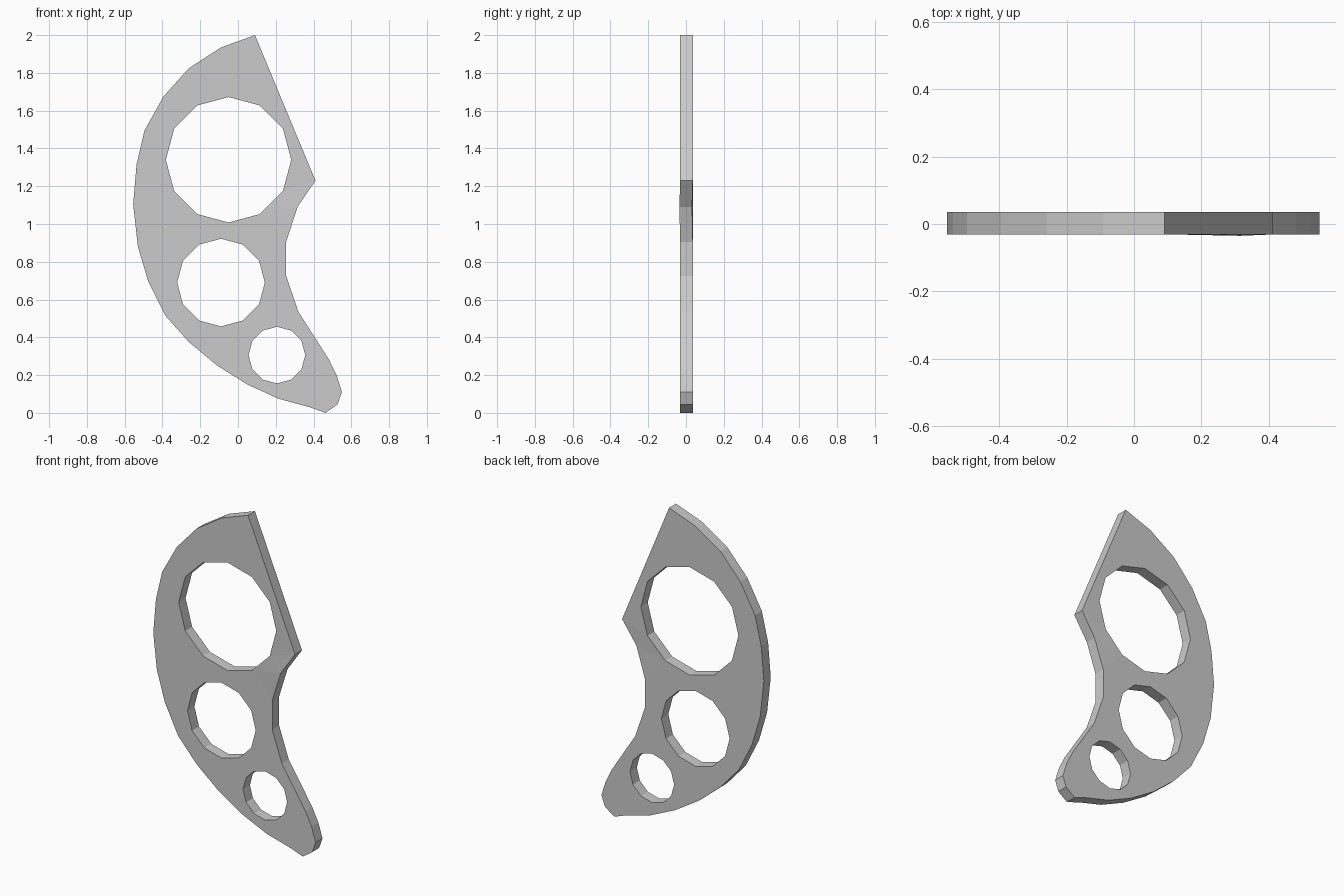
import bpy, bmesh
from math import sin, cos, pi

if "Cube" in bpy.data.objects:
    bpy.data.objects.remove(bpy.data.objects["Cube"])

FRONT, BACK = -0.031, 0.036

# Outer silhouette (x, z), clockwise from the top tip
outline = [(0.09, 2.0), (0.41, 1.23), (0.315, 1.09), (0.255, 0.905), (0.255, 0.725),
           (0.32, 0.535), (0.48, 0.285), (0.522, 0.2), (0.55, 0.11), (0.527, 0.045),
           (0.463, 0.0), (0.38, 0.03), (0.215, 0.075), (0.05, 0.15), (-0.11, 0.25),
           (-0.26, 0.375), (-0.385, 0.515), (-0.475, 0.695), (-0.53, 0.88),
           (-0.555, 1.105), (-0.537, 1.315), (-0.495, 1.495), (-0.395, 1.675),
           (-0.26, 1.825), (-0.09, 1.935)]

# Finger holes: centre x, centre z, radius
holes = [(-0.05, 1.34, 0.332), (-0.09, 0.69, 0.232), (0.206, 0.306, 0.15)]

bm = bmesh.new()


def add_loop(points):
    verts = [bm.verts.new((x, FRONT, z)) for x, z in points]
    return [bm.edges.new((verts[i - 1], verts[i])) for i in range(len(verts))]


edges = add_loop(outline)
for cx, cz, r in holes:
    edges += add_loop([(cx + r * sin(2 * pi * i / 12), cz + r * cos(2 * pi * i / 12))
                       for i in range(12)])

# Fill the front face around the holes, then extrude to the back
bmesh.ops.triangle_fill(bm, edges=edges, use_beauty=True, use_dissolve=False,
                        normal=(0, -1, 0))
ext = bmesh.ops.extrude_face_region(bm, geom=bm.faces[:], use_keep_orig=True)
new_verts = [g for g in ext["geom"] if isinstance(g, bmesh.types.BMVert)]
bmesh.ops.translate(bm, verts=new_verts, vec=(0, BACK - FRONT, 0))

# Slight outward kink on the inner edge
for v in bm.verts:
    if abs(v.co.x - 0.315) < 1e-3 and abs(v.co.z - 1.09) < 1e-3:
        v.co.y -= 0.004
bmesh.ops.recalc_face_normals(bm, faces=bm.faces[:])

mesh = bpy.data.meshes.new("holed_curved_plate")
bm.to_mesh(mesh)
bm.free()
plate = bpy.data.objects.new("holed_curved_plate", mesh)
bpy.context.collection.objects.link(plate)
